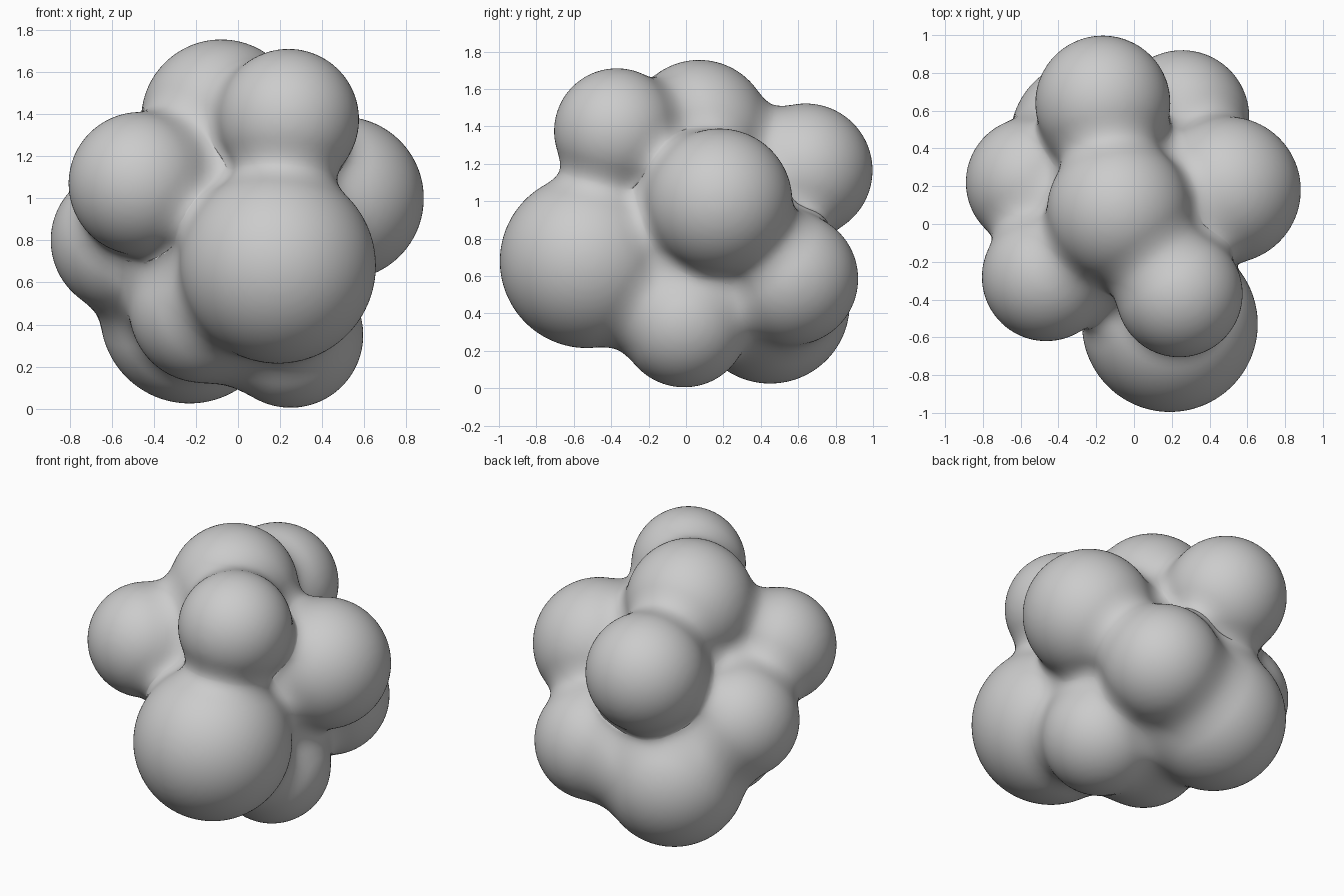
import bpy, bmesh
from mathutils import Vector, Matrix

if "Cube" in bpy.data.objects:
    bpy.data.objects.remove(bpy.data.objects["Cube"])

# Balls of the cluster: x, y, z, radius (last one is the hidden core)
BALLS = [
    (0.19, -0.53, 0.68, 0.465),
    (0.24, -0.37, 1.375, 0.335),
    (-0.08, 0.07, 1.375, 0.38),
    (-0.465, -0.28, 1.07, 0.34),
    (-0.545, 0.22, 0.80, 0.345),
    (0.495, 0.18, 1.00, 0.388),
    (-0.165, 0.64, 1.165, 0.357),
    (0.255, 0.565, 0.585, 0.355),
    (0.25, -0.01, 0.35, 0.345),
    (-0.23, 0.45, 0.45, 0.425),
    (-0.165, -0.11, 0.475, 0.352),
    (0.0, 0.05, 0.85, 0.48),
]
BLEND = 0.16
SPHERES = [(Vector(b[:3]), b[3]) for b in BALLS]


def field(p):
    """Smooth union distance and its gradient."""
    d, g = None, None
    for c, r in SPHERES:
        v = p - c
        length = max(v.length, 1e-6)
        e, n = length - r, v / length
        if d is None:
            d, g = e, n
            continue
        h = min(1.0, max(0.0, 0.5 + 0.5 * (d - e) / BLEND))
        d = d * (1 - h) + e * h - BLEND * h * (1 - h)
        g = g * (1 - h) + n * h
    return d, g


# Overlapping spheres
bm = bmesh.new()
for c, r in SPHERES:
    bmesh.ops.create_icosphere(bm, subdivisions=4, radius=r, matrix=Matrix.Translation(c))
mesh = bpy.data.meshes.new("ball_cluster")
bm.to_mesh(mesh)
bm.free()
cluster = bpy.data.objects.new("ball_cluster", mesh)
bpy.context.collection.objects.link(cluster)
bpy.context.view_layer.objects.active = cluster
cluster.select_set(True)

# Fuse into one skin
remesh = cluster.modifiers.new("fuse", 'REMESH')
remesh.mode = 'VOXEL'
remesh.voxel_size = 0.025
relax = cluster.modifiers.new("relax", 'SMOOTH')
relax.iterations = 6
bpy.ops.object.modifier_apply(modifier="fuse")
bpy.ops.object.modifier_apply(modifier="relax")

# Keep the outer skin only, dropping any enclosed pocket
bm = bmesh.new()
bm.from_mesh(cluster.data)
seen = set()
stack = [max(bm.verts, key=lambda v: v.co.z)]
while stack:
    v = stack.pop()
    if v not in seen:
        seen.add(v)
        stack.extend(e.other_vert(v) for e in v.link_edges)
bmesh.ops.delete(bm, geom=[v for v in bm.verts if v not in seen], context='VERTS')

# Pull the skin onto the blended surface
for v in bm.verts:
    for _ in range(4):
        d, g = field(v.co)
        v.co -= g * (d / max(g.length_squared, 0.3))
bm.to_mesh(cluster.data)
bm.free()
bpy.ops.object.shade_smooth()
